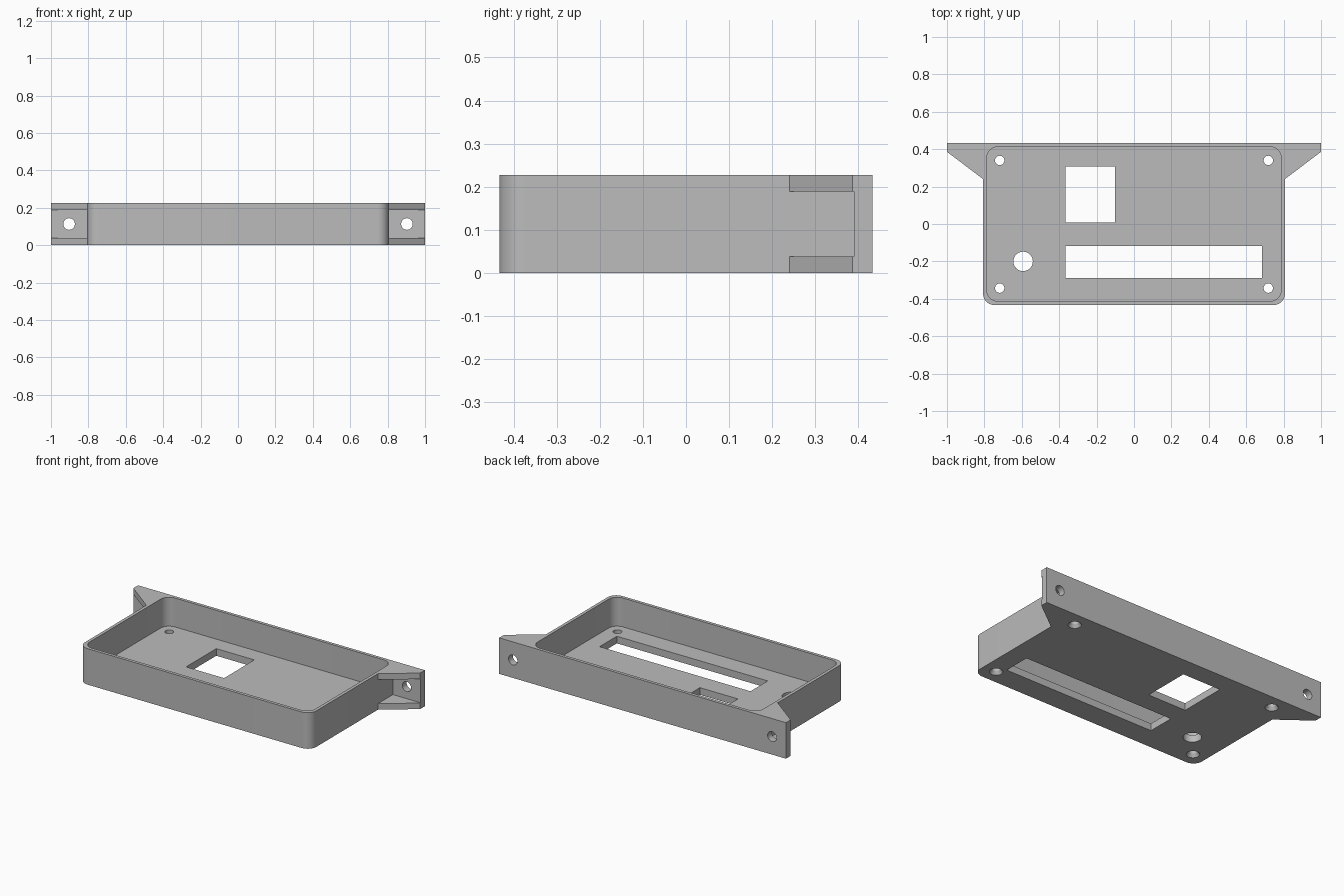
import bpy, bmesh, math
from mathutils import Vector

if "Cube" in bpy.data.objects:
    bpy.data.objects.remove(bpy.data.objects["Cube"])

HEIGHT, FLOOR = 0.227, 0.045
HALF_W, BACK, FRONT = 0.807, 0.433, -0.433
WALL = 0.02

grey = bpy.data.materials.new("plain grey")
grey.use_nodes = True
grey.diffuse_color = (0.5, 0.5, 0.5, 1)
grey.node_tree.nodes["Principled BSDF"].inputs["Base Color"].default_value = (0.5, 0.5, 0.5, 1)


def prism(name, outline, z0, z1):
    """Extrude a flat outline from z0 to z1."""
    bm = bmesh.new()
    face = bm.faces.new([bm.verts.new((x, y, z0)) for x, y in outline])
    top = bmesh.ops.extrude_face_region(bm, geom=[face])["geom"]
    bmesh.ops.translate(bm, vec=(0, 0, z1 - z0),
                        verts=[v for v in top if isinstance(v, bmesh.types.BMVert)])
    bmesh.ops.recalc_face_normals(bm, faces=bm.faces)
    return add_object(name, bm)


def add_object(name, bm):
    mesh = bpy.data.meshes.new(name)
    bm.to_mesh(mesh)
    bm.free()
    mesh.materials.append(grey)
    obj = bpy.data.objects.new(name, mesh)
    bpy.context.collection.objects.link(obj)
    return obj


def rounded(x0, x1, y0, y1, front_r, back_r, steps=10):
    """Rectangle outline with separate front and back corner radii."""
    points = []
    corners = [(x1, y1, back_r, 0), (x0, y1, back_r, 90),
               (x0, y0, front_r, 180), (x1, y0, front_r, 270)]
    for x, y, r, start in corners:
        if r == 0:
            points.append((x, y))
            continue
        cx = x - r if x == x1 else x + r
        cy = y - r if y == y1 else y + r
        for i in range(steps + 1):
            a = math.radians(start + 90 * i / steps)
            points.append((cx + r * math.cos(a), cy + r * math.sin(a)))
    return points


def box(x0, x1, y0, y1, z0, z1):
    return prism("cutter", rounded(x0, x1, y0, y1, 0, 0), z0, z1)


def drill(centre, r1, r2, depth, axis=(0, 0, 1)):
    """Round cutter or cone centred on a point along an axis."""
    bm = bmesh.new()
    bmesh.ops.create_cone(bm, cap_ends=True, segments=40, radius1=r1, radius2=r2, depth=depth)
    obj = add_object("cutter", bm)
    turn = Vector((0, 0, 1)).rotation_difference(Vector(axis)).to_matrix().to_4x4()
    obj.data.transform(turn)
    obj.location = centre
    return obj


def cut(obj, cutters):
    """Subtract each cutter, then shade the curved walls smooth."""
    bpy.ops.object.select_all(action="DESELECT")
    bpy.context.view_layer.objects.active = obj
    obj.select_set(True)
    for cutter in cutters:
        cutter.hide_render = True
        mod = obj.modifiers.new("cut", "BOOLEAN")
        mod.operation, mod.solver, mod.object = "DIFFERENCE", "EXACT", cutter
        bpy.ops.object.modifier_apply(modifier=mod.name)
        bpy.data.objects.remove(cutter)
    bpy.ops.object.shade_smooth_by_angle(angle=math.radians(30))


# Open tray with rounded front corners and a rounded cavity
tray = prism("tray", rounded(-HALF_W, HALF_W, FRONT, BACK, 0.06, 0), 0, HEIGHT)
cavity = prism("cutter", rounded(-HALF_W + WALL, HALF_W - WALL, FRONT + WALL, BACK - WALL,
                                 0.06, 0.06), FLOOR, HEIGHT + 0.1)
cutters = [cavity,
           box(-0.367, 0.685, -0.29, -0.118, -0.1, 0.1),   # long display slot
           box(-0.367, -0.102, 0.007, 0.308, -0.1, 0.1),   # square opening
           drill((-0.593, -0.2, 0), 0.052, 0.052, 0.2)]    # round opening
# Countersunk screw holes in the four corners of the floor
for x in (-0.718, 0.718):
    for y in (-0.343, 0.34):
        cutters.append(drill((x, y, 0), 0.025, 0.025, 0.2))
        cutters.append(drill((x, y, 0), 0.051, 0.025, 0.04))
cut(tray, cutters)

# Mounting ears: gusseted wedge with a pocket and a screw hole
for side, name in ((1, "left_ear"), (-1, "right_ear")):
    outline = [(side * x, y) for x, y in
               ((HALF_W, BACK), (1, BACK), (1, 0.386), (HALF_W, 0.24))]
    ear = prism(name, outline, 0, HEIGHT)
    inner, outer = sorted((side * 0.75, side * 1.05))
    cut(ear, [box(inner, outer, 0.15, 0.39, 0.038, 0.189),
              drill((side * 0.903, BACK, HEIGHT / 2), 0.031, 0.031, 0.2, (0, 1, 0))])
